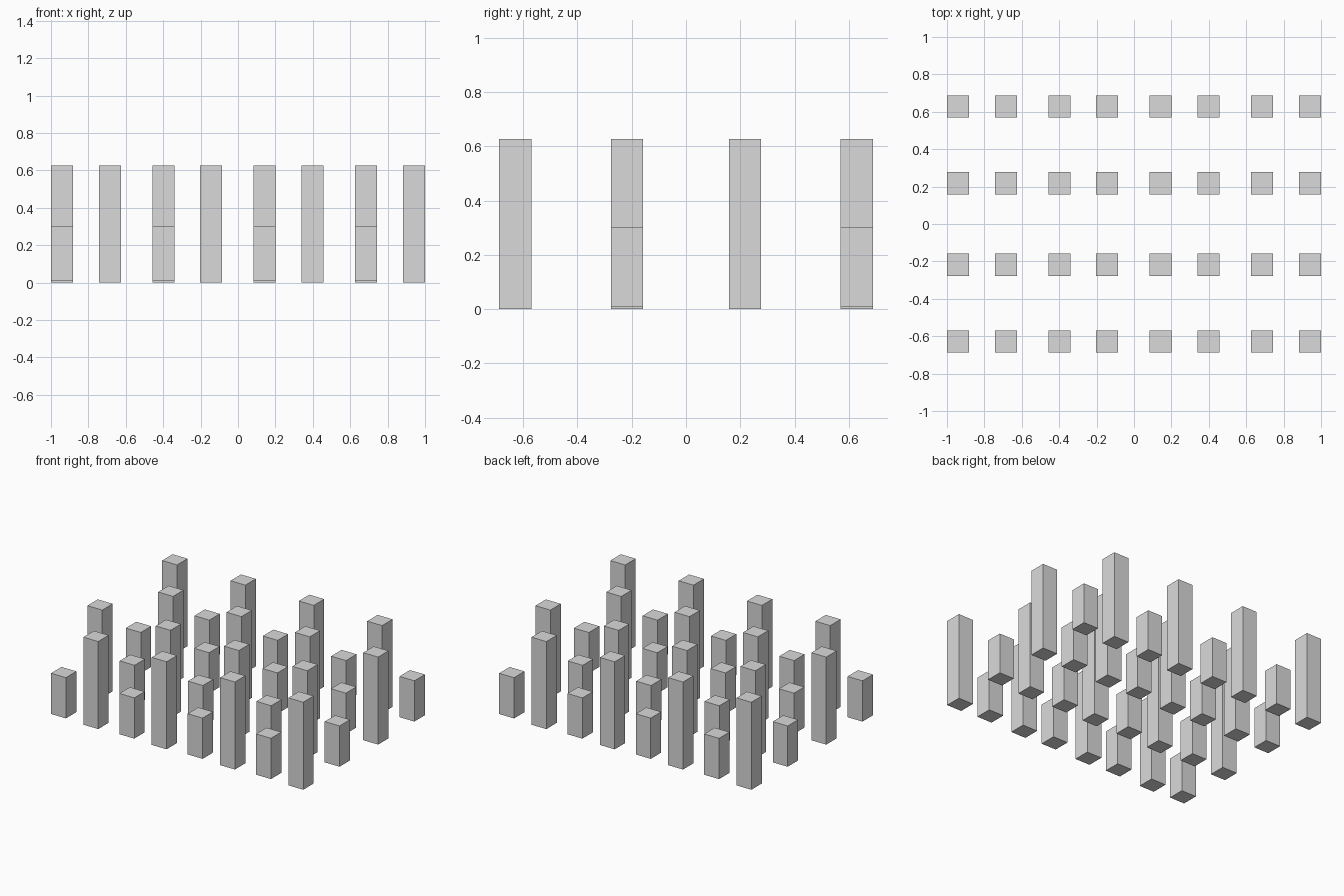
import bpy
import bmesh
from mathutils import Matrix

cube = bpy.data.objects.get("Cube")
if cube:
    bpy.data.objects.remove(cube, do_unlink=True)

# Single grey material
grey = bpy.data.materials.new("light_grey")
grey.use_nodes = True
colour = (0.7, 0.7, 0.7, 1.0)
grey.diffuse_color = colour
grey.node_tree.nodes["Principled BSDF"].inputs["Base Color"].default_value = colour

WIDTH = 0.118
PERIOD = 0.5417
ROWS = (-0.629, -0.218, 0.218, 0.629)
# Columns come in pairs, so the gaps alternate slightly
COLUMNS = [start + PERIOD * k for k in range(4) for start in (-0.941, -0.685)]


def post(name, x, y, bottom, top):
    """Square post standing between two heights."""
    bm = bmesh.new()
    place = Matrix.Translation((x, y, (bottom + top) / 2))
    size = Matrix.Diagonal((WIDTH, WIDTH, top - bottom, 1))
    bmesh.ops.create_cube(bm, size=1, matrix=place @ size)
    mesh = bpy.data.meshes.new(name)
    bm.to_mesh(mesh)
    bm.free()
    mesh.materials.append(grey)
    bpy.context.collection.objects.link(bpy.data.objects.new(name, mesh))


# Short and tall posts alternate like a chequerboard
for j, y in enumerate(ROWS):
    for i, x in enumerate(COLUMNS):
        if (i + j) % 2:
            post(f"tall_post_{j}_{i}", x, y, 0, 0.627)
        else:
            post(f"short_post_{j}_{i}", x, y, 0.008, 0.3)
